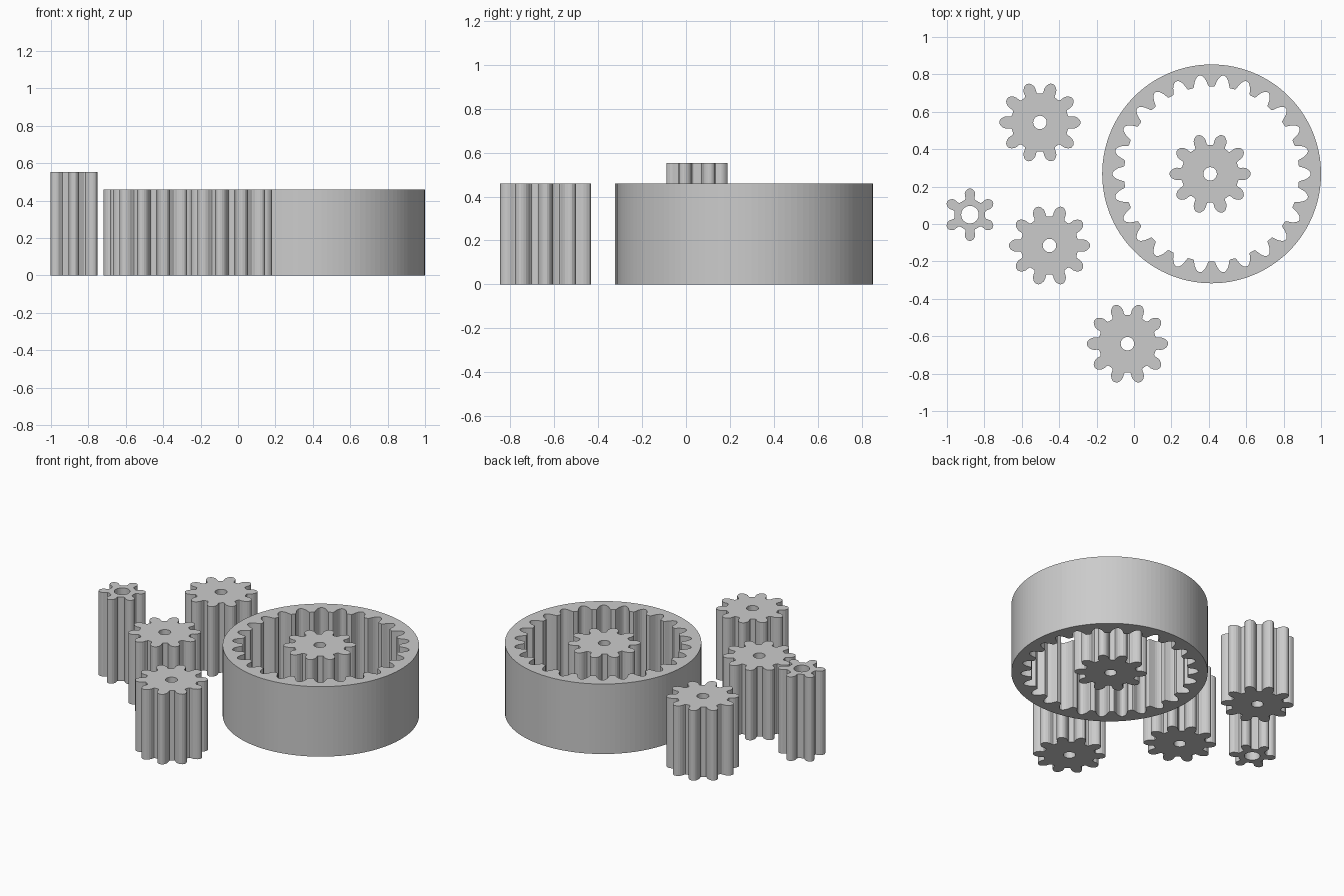
import bpy, bmesh
from math import pi, sin, cos, atan2, hypot
from mathutils import Vector

cube = bpy.data.objects.get("Cube")
if cube:
    bpy.data.objects.remove(cube)

gray = bpy.data.materials.new("plain gray")
gray.use_nodes = True
gray.diffuse_color = (0.6, 0.6, 0.6, 1)
gray.node_tree.nodes["Principled BSDF"].inputs["Base Color"].default_value = (0.6, 0.6, 0.6, 1)

# Half tooth flanks as (radius, half width), from the valley to the tip
PLANET_TOOTH = [(0.150, 0.037), (0.154, 0.033), (0.163, 0.032), (0.178, 0.033),
                (0.192, 0.030), (0.204, 0.023), (0.212, 0.015), (0.216, 0.007)]
SUN_TOOTH = [(0.078, 0.028), (0.085, 0.024), (0.100, 0.026), (0.112, 0.028),
             (0.122, 0.025), (0.131, 0.019), (0.137, 0.012), (0.140, 0.005)]
RING_GAP = [(0.466, 0.043), (0.470, 0.039), (0.484, 0.035), (0.500, 0.030),
            (0.513, 0.023), (0.523, 0.015), (0.529, 0.006)]


def circle(radius, count):
    return [(radius * cos(2 * pi * i / count), radius * sin(2 * pi * i / count))
            for i in range(count)]


def toothed(flank, teeth, start=0.0):
    """Repeat a mirrored flank around the centre."""
    half = [(hypot(r, w), atan2(w, r)) for r, w in flank]
    tooth = [(r, -a) for r, a in half] + [(r, a) for r, a in reversed(half)]
    points = []
    for i in range(teeth):
        turn = start + 2 * pi * i / teeth
        points += [(r * cos(turn + a), r * sin(turn + a)) for r, a in tooth]
    return points


def prism(name, outline, hole, centre, height):
    """Fill between outline and hole, then extrude upwards."""
    bm = bmesh.new()
    edges = []
    for loop in (outline, hole):
        verts = [bm.verts.new((x, y, 0)) for x, y in loop]
        edges += [bm.edges.new((v, verts[i - 1])) for i, v in enumerate(verts)]
    bmesh.ops.triangle_fill(bm, use_beauty=True, edges=edges, normal=Vector((0, 0, 1)))
    top = bmesh.ops.extrude_face_region(bm, geom=bm.faces[:], use_keep_orig=True)
    bmesh.ops.translate(bm, vec=(0, 0, height),
                        verts=[g for g in top["geom"] if isinstance(g, bmesh.types.BMVert)])
    bmesh.ops.recalc_face_normals(bm, faces=bm.faces[:])
    mesh = bpy.data.meshes.new(name)
    bm.to_mesh(mesh)
    bm.free()
    mesh.materials.append(gray)
    obj = bpy.data.objects.new(name, mesh)
    obj.location = (*centre, 0)
    bpy.context.collection.objects.link(obj)
    return obj


# Ring gear with internal teeth
prism("ring_gear", circle(0.585, 120), toothed(RING_GAP, 26), (0.415, 0.268), 0.46)

# Four matching planet gears, one standing inside the ring
planets = {"inner_planet_gear": (0.407, 0.268), "back_planet_gear": (-0.503, 0.543),
           "middle_planet_gear": (-0.452, -0.115), "front_planet_gear": (-0.035, -0.640)}
for name, centre in planets.items():
    prism(name, toothed(PLANET_TOOTH, 10), circle(0.036, 32), centre, 0.46)

# Taller sun gear with a wider bore
prism("sun_gear", toothed(SUN_TOOTH, 6, pi / 2), circle(0.047, 32), (-0.877, 0.050), 0.552)
